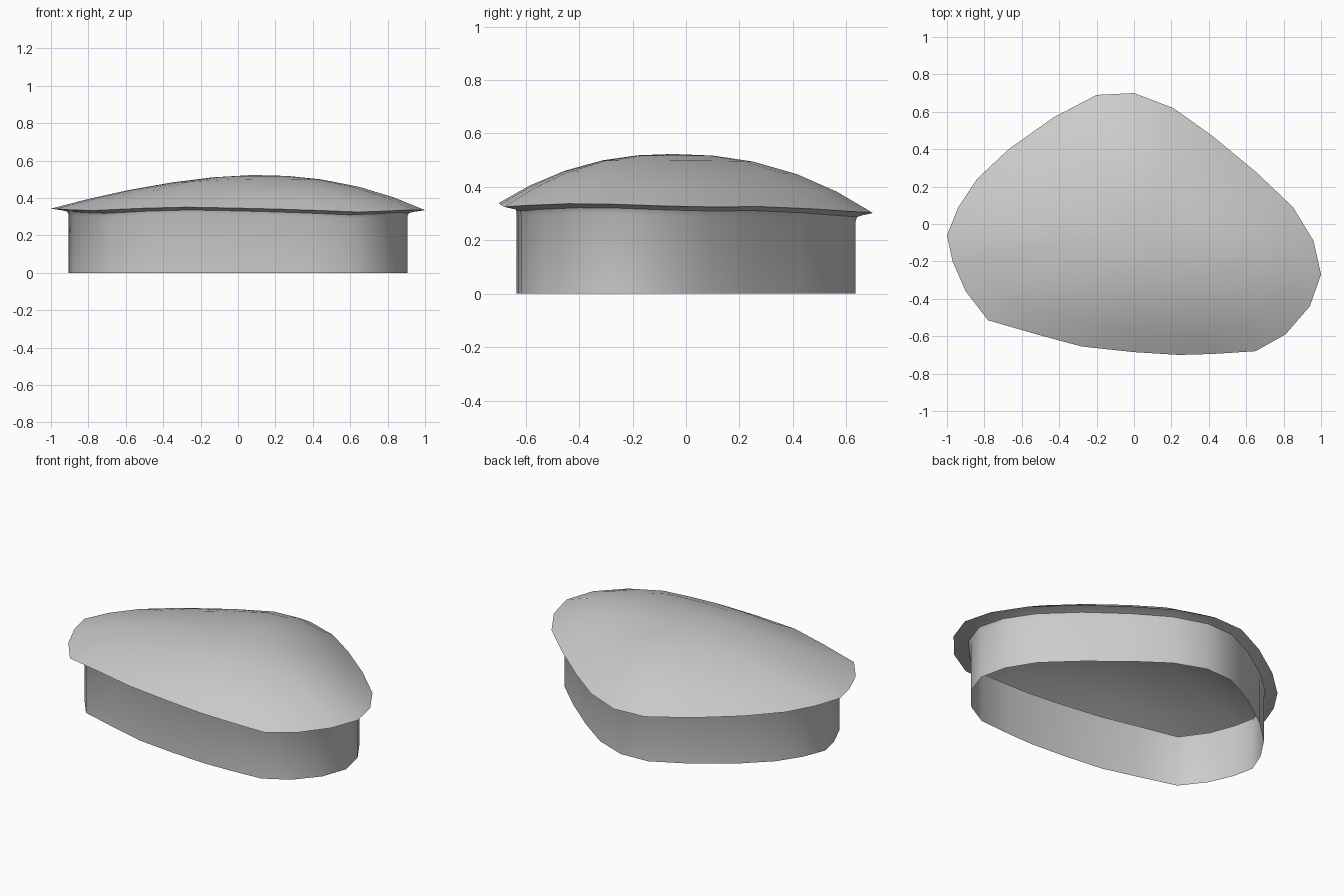
import bpy, bmesh

if "Cube" in bpy.data.objects:
    bpy.data.objects.remove(bpy.data.objects["Cube"])

# Roof edge, clockwise from the back: x, y, height of the eave
EDGE = [(0, .70, .302), (.21, .62, .308), (.42, .47, .318), (.65, .28, .326),
        (.85, .09, .325), (.96, -.09, .329), (1, -.27, .335), (.94, -.44, .337),
        (.81, -.59, .331), (.65, -.68, .325), (.42, -.695, .334), (.24, -.70, .340),
        (0, -.685, .346), (-.28, -.655, .351), (-.52, -.59, .345), (-.78, -.515, .333),
        (-.90, -.36, .337), (-.97, -.20, .342), (-1, -.06, .343), (-.94, .09, .338),
        (-.84, .24, .331), (-.67, .40, .323), (-.43, .57, .313), (-.20, .69, .304)]
PEAK = (.08, -.05, .523)


def loft(name, rings, tip=None):
    """Skin a stack of rings with quads, optionally closing it at a tip point."""
    bm = bmesh.new()
    loops = [[bm.verts.new(p) for p in ring] for ring in rings]
    n = len(EDGE)
    for a, b in zip(loops, loops[1:]):
        for i in range(n):
            j = (i + 1) % n
            bm.faces.new((a[i], a[j], b[j], b[i]))
    if tip:
        t = bm.verts.new(tip)
        for i in range(n):
            bm.faces.new((loops[-1][i], loops[-1][(i + 1) % n], t))
    bmesh.ops.recalc_face_normals(bm, faces=bm.faces)
    # make the skin face outwards: the first ring is always an outer one
    f = min(bm.faces, key=lambda f: f.calc_center_median().y)
    if (f.normal.z < 0) if tip else (f.normal.y > 0):
        bmesh.ops.reverse_faces(bm, faces=bm.faces)
    mesh = bpy.data.meshes.new(name)
    bm.to_mesh(mesh)
    bm.free()
    ob = bpy.data.objects.new(name, mesh)
    bpy.context.collection.objects.link(ob)
    bpy.ops.object.select_all(action='DESELECT')
    ob.select_set(True)
    bpy.context.view_layer.objects.active = ob
    bpy.ops.object.shade_smooth_by_angle(angle=.7)
    return ob


def dome_ring(t):
    """Ring at fraction t between the peak (0) and the eave (1)."""
    ring = []
    for x, y, z in EDGE:
        k = 2.25 + .6 * min(x, 0)      # the left side rises more evenly
        ring.append((PEAK[0] + (x - PEAK[0]) * t, PEAK[1] + (y - PEAK[1]) * t,
                     PEAK[2] + (z - PEAK[2]) * t ** k))
    return ring


def wall_ring(s, drop):
    return [(x * s, y * s, z - drop) for x, y, z in EDGE]


# Domed roof
loft("roof", [dome_ring(t) for t in (1, .82, .62, .4, .2)], PEAK)

# Soffit curving down into the open-bottomed wall
base = [(x, y, 0) for x, y, z in wall_ring(.905, 0)]
loft("wall", [base, wall_ring(.905, .035), wall_ring(.915, .015),
              wall_ring(.94, .009), wall_ring(1, 0)])
